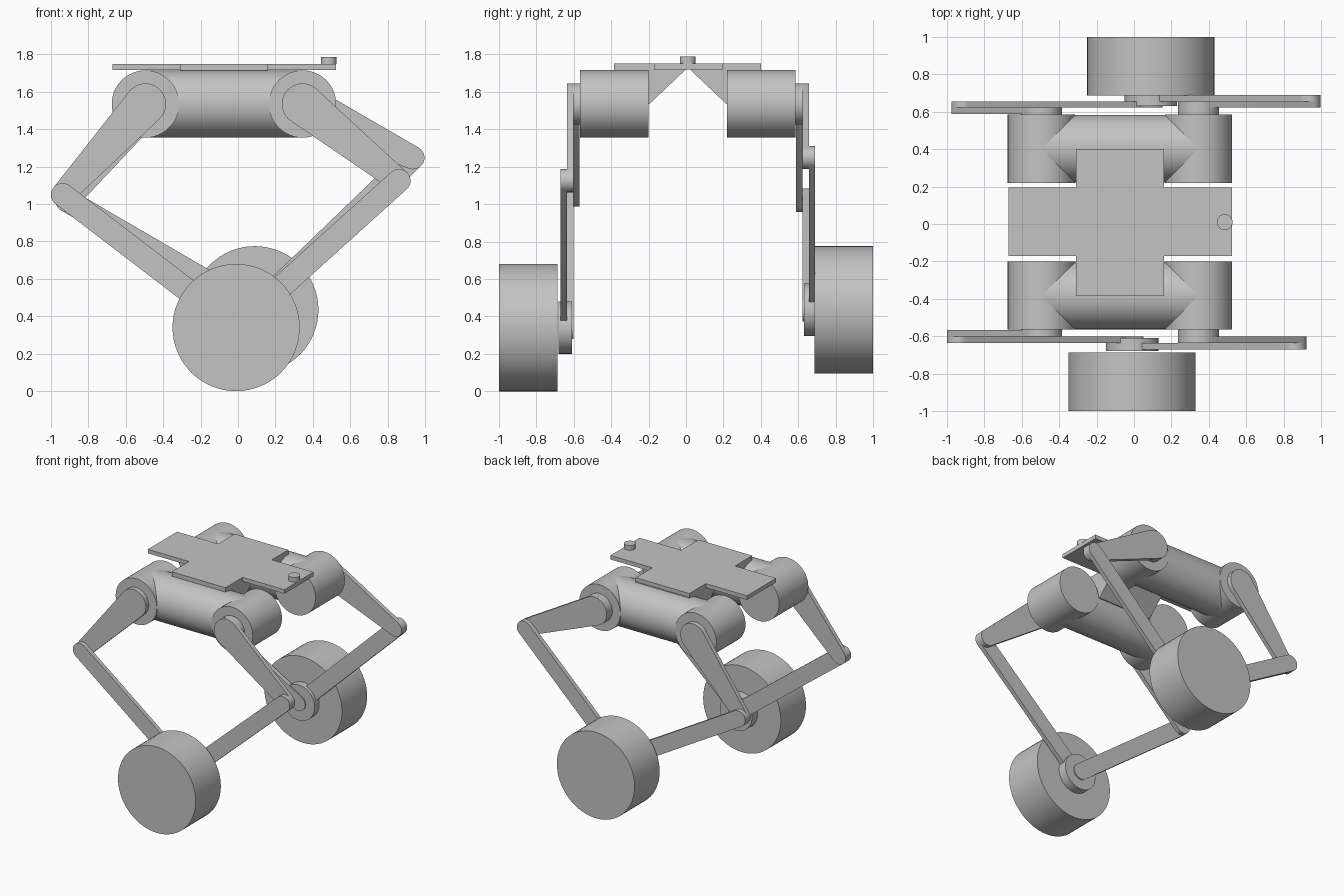
import bpy, bmesh, math
from mathutils import Vector

if "Cube" in bpy.data.objects:
    bpy.data.objects.remove(bpy.data.objects["Cube"], do_unlink=True)

grey = bpy.data.materials.new("light_grey")
grey.use_nodes = True
colour = (0.55, 0.55, 0.55, 1)
grey.diffuse_color = colour
grey.node_tree.nodes["Principled BSDF"].inputs["Base Color"].default_value = colour


def prism(name, outline, start, end, axis="y"):
    """Extrude a 2D outline along an axis: y uses (x, z), x uses (y, z), z uses (x, y)."""
    place = {"x": lambda a, b, t: (t, a, b),
             "y": lambda a, b, t: (a, t, b),
             "z": lambda a, b, t: (a, b, t)}[axis]
    bm = bmesh.new()
    face = bm.faces.new([bm.verts.new(place(a, b, start)) for a, b in outline])
    moved = bmesh.ops.extrude_face_region(bm, geom=[face])["geom"]
    shift = Vector(place(0, 0, end - start))
    bmesh.ops.translate(bm, vec=shift, verts=[g for g in moved if isinstance(g, bmesh.types.BMVert)])
    bmesh.ops.recalc_face_normals(bm, faces=bm.faces)
    mesh = bpy.data.meshes.new(name)
    bm.to_mesh(mesh)
    bm.free()
    mesh.materials.append(grey)
    obj = bpy.data.objects.new(name, mesh)
    bpy.context.collection.objects.link(obj)
    bpy.ops.object.select_all(action="DESELECT")
    obj.select_set(True)
    bpy.context.view_layer.objects.active = obj
    bpy.ops.object.shade_smooth_by_angle(angle=math.radians(30))
    return obj


def arc(centre, radius, start, sweep, steps):
    return [(centre[0] + radius * math.cos(start + sweep * i / steps),
             centre[1] + radius * math.sin(start + sweep * i / steps)) for i in range(steps + 1)]


def disc(centre, radius):
    return arc(centre, radius, 0, math.tau, 64)[:-1]


def capsule(a, ra, b, rb):
    """Tapered bar with round ends, sides tangent to both circles."""
    heading = math.atan2(b[1] - a[1], b[0] - a[0])
    spread = math.acos((ra - rb) / math.dist(a, b))
    return (arc(a, ra, heading + spread, math.tau - 2 * spread, 24)
            + arc(b, rb, heading - spread, 2 * spread, 24))


# Main dimensions
mid_y = 0.01
axle_z = 1.535
shoulders = {"right": (-0.495, axle_z), "left": (0.345, axle_z)}
motor_r, boss_r, bar_r, hub_r, wheel_r = 0.18, 0.11, 0.062, 0.14, 0.34

# Cross-shaped deck with its button
x0, x1, n0, n1 = -0.67, 0.525, -0.31, 0.16
y0, y1, m0, m1 = -0.17, 0.195, -0.385, 0.4
prism("deck_plate", [(x0, y0), (n0, y0), (n0, m0), (n1, m0), (n1, y0), (x1, y0),
                     (x1, y1), (n1, y1), (n1, m1), (n0, m1), (n0, y1), (x0, y1)],
      1.718, 1.75, "z")
prism("deck_button", disc((0.485, 0.01), 0.042), 1.75, 1.787, "z")

# Each end has two motors, a cross tube, a bracket and a five-bar leg
ends = {
    "front": (-1, (-0.01, 0.34), {"right": (-0.938, 1.05), "left": (0.86, 1.125)}),
    "back": (1, (0.09, 0.435), {"right": (-0.915, 1.02), "left": (0.935, 1.248)}),
}
for end, (side, axle, knees) in ends.items():
    def out(d):
        return mid_y + side * d

    prism(end + "_cross_tube", disc((out(0.393), axle_z), motor_r),
          shoulders["right"][0], shoulders["left"][0], "x")
    prism(end + "_deck_bracket", [(out(0.01), 1.72), (out(0.393), 1.72),
                                  (out(0.393), axle_z), (out(0.205), axle_z)], n0, n1, "x")

    for flank, layer in (("right", 0.578), ("left", 0.612)):
        label = end + "_" + flank
        shoulder, knee = shoulders[flank], knees[flank]
        prism(label + "_motor", disc(shoulder, motor_r), out(0.21), out(0.575))
        prism(label + "_shaft", disc(shoulder, boss_r), out(0.57), out(layer + 0.01))
        prism(label + "_upper_link", capsule(shoulder, boss_r, knee, bar_r),
              out(layer), out(layer + 0.034))
        prism(label + "_lower_link", capsule(knee, bar_r, axle, bar_r),
              out(layer + 0.034), out(layer + 0.068))

    prism(end + "_wheel_hub", disc(axle, hub_r), out(0.62), out(0.69))
    prism(end + "_wheel", disc(axle, wheel_r), side * 0.686, side * 1.0)
